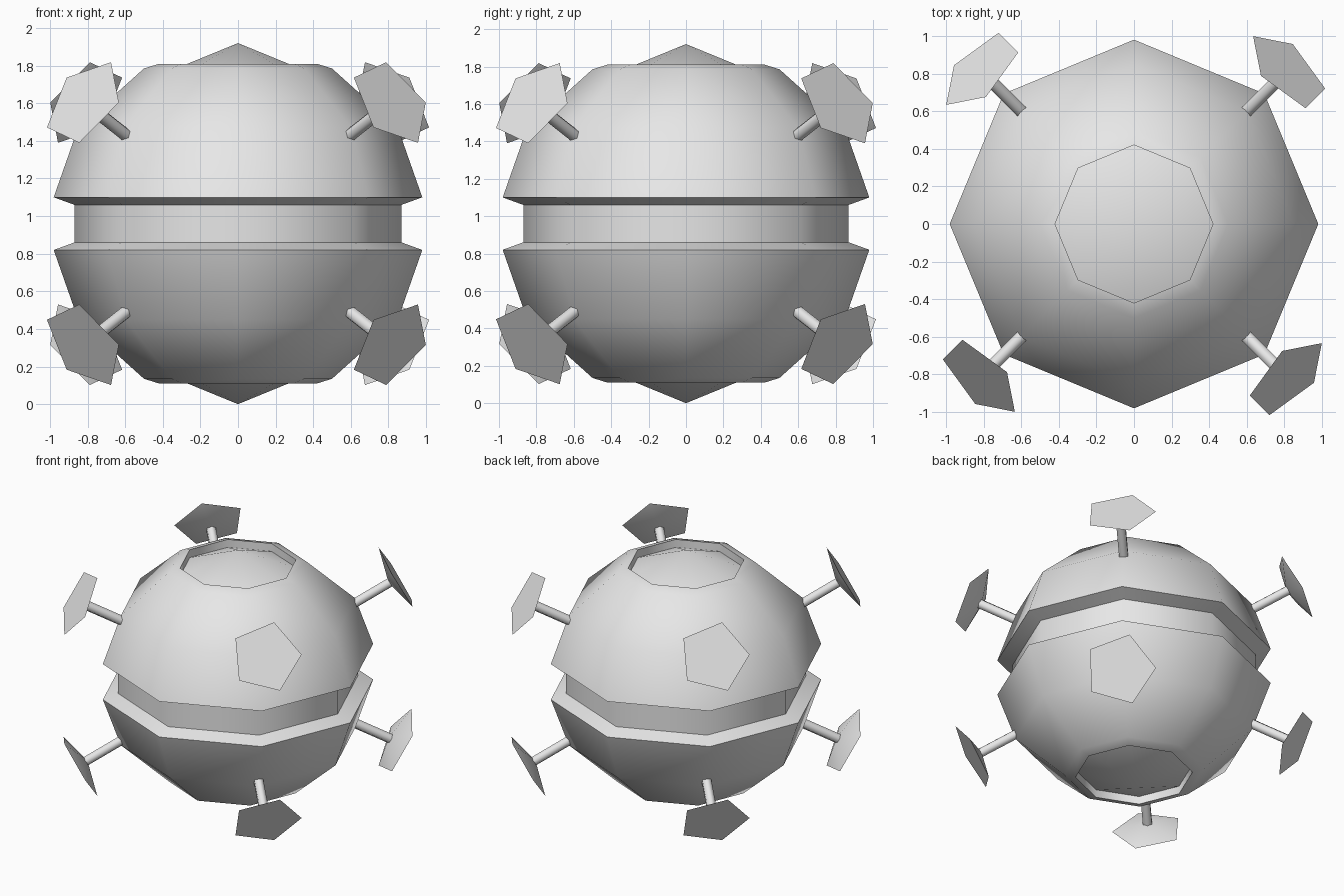
import bpy
import bmesh
from math import cos, sin, pi, radians
from mathutils import Vector, Matrix

cube = bpy.data.objects.get("Cube")
if cube:
    bpy.data.objects.remove(cube, do_unlink=True)

MID = 0.96          # height of the symmetry plane
SIDES = 8

grey = bpy.data.materials.new("plain grey")
grey.use_nodes = True
grey.diffuse_color = (0.8, 0.8, 0.8, 1)
grey.node_tree.nodes["Principled BSDF"].inputs["Base Color"].default_value = (0.8, 0.8, 0.8, 1)


def finish(bm, name, angle):
    """Turn a bmesh into a smooth shaded object."""
    mesh = bpy.data.meshes.new(name)
    bm.to_mesh(mesh)
    bm.free()
    mesh.materials.append(grey)
    obj = bpy.data.objects.new(name, mesh)
    bpy.context.collection.objects.link(obj)
    bpy.ops.object.select_all(action="DESELECT")
    obj.select_set(True)
    bpy.context.view_layer.objects.active = obj
    bpy.ops.object.shade_smooth_by_angle(angle=radians(angle))
    return obj


def lathe(name, profile, flip=False):
    """Revolve (radius, height) points, listed from the top down, in eight steps."""
    bm = bmesh.new()
    rings = []
    for r, z in profile:
        count = SIDES if r > 0 else 1
        rings.append([bm.verts.new((r * cos(2 * pi * i / SIDES), r * sin(2 * pi * i / SIDES), z))
                      for i in range(count)])
    for a, b in zip(rings, rings[1:]):
        for i in range(SIDES):
            j = (i + 1) % SIDES
            if len(a) == 1:
                bm.faces.new((a[0], b[i], b[j]))
            else:
                bm.faces.new((a[i], b[i], b[j], a[j]))
    if flip:
        for v in bm.verts:
            v.co.z = 2 * MID - v.co.z
        bmesh.ops.reverse_faces(bm, faces=bm.faces)
    return finish(bm, name, 50)


# Half shells with an open crown, and the pointed core showing through it
shell = [(0.42, 1.66), (0.42, 1.81), (0.5, 1.785), (0.85, 1.47), (0.98, 1.10), (0.87, 1.06)]
core = [(0, 1.92), (0.5, 1.715)]
for side, flip in (("upper", False), ("lower", True)):
    lathe(side + "_shell", shell, flip)
    lathe(side + "_core_cap", core, flip)

# Recessed waist band
lathe("waist_band", [(0.87, 1.06), (0.87, 2 * MID - 1.06)])


def spike(name, quarter, up):
    """Radial stem ending in a shallow five-sided head."""
    az = pi / 4 + quarter * pi / 2
    out = Vector((cos(az) * 1.154, sin(az) * 1.154, 0.644 * up))
    reach = out.length
    out.normalize()
    tangent = Vector((-sin(az), cos(az), 0))
    frame = Matrix((tangent, out.cross(tangent), out)).transposed().to_4x4()
    frame.translation = Vector((0, 0, MID))

    bm = bmesh.new()
    start, end = 0.85, reach - 0.03
    bmesh.ops.create_cone(bm, cap_ends=True, segments=6, radius1=0.037, radius2=0.037,
                          depth=end - start, matrix=frame @ Matrix.Translation((0, 0, (start + end) / 2)))
    finish(bm, name + "_stem", 65)

    bm = bmesh.new()
    rim = [bm.verts.new((0.258 * cos(2 * pi * i / 5), 0.258 * sin(2 * pi * i / 5), reach)) for i in range(5)]
    tip = bm.verts.new((0, 0, reach - 0.07))
    bm.faces.new(rim)
    for i in range(5):
        bm.faces.new((rim[(i + 1) % 5], rim[i], tip))
    bm.transform(frame)
    finish(bm, name + "_head", 50)


# Eight spikes, one per octant
for q, place in enumerate(("back_left", "back_right", "front_right", "front_left")):
    spike("upper_" + place, q, 1)
    spike("lower_" + place, q, -1)
